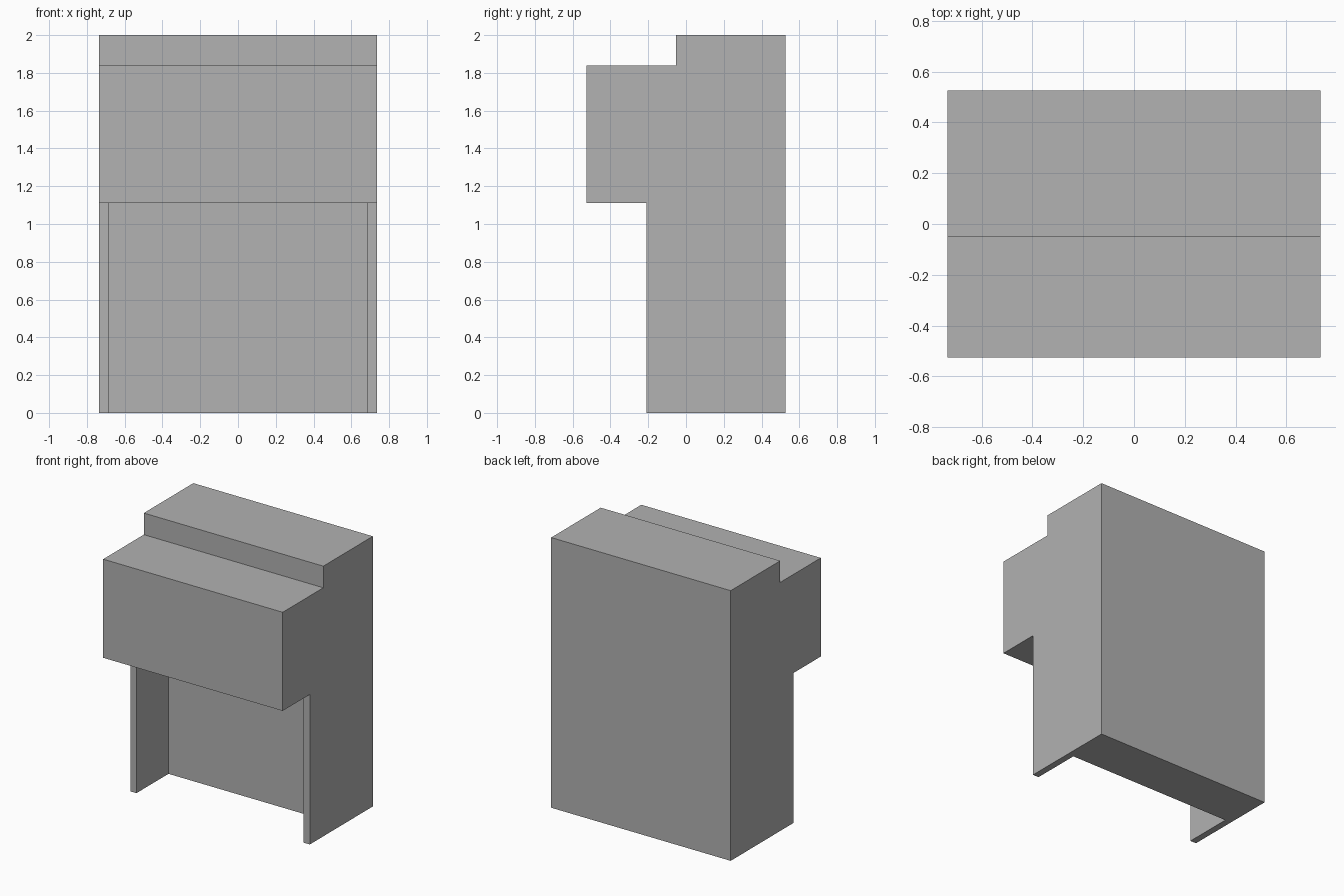
import bpy
import bmesh

cube = bpy.data.objects.get("Cube")
if cube:
    bpy.data.objects.remove(cube, do_unlink=True)

HALF_W, BACK, FRONT = 0.735, 0.527, -0.527
LEG_FRONT, SHELF_Z = -0.21, 1.11

grey = bpy.data.materials.new("mid grey")
grey.use_nodes = True
colour = (0.445, 0.445, 0.445, 1)
grey.diffuse_color = colour
grey.node_tree.nodes["Principled BSDF"].inputs["Base Color"].default_value = colour


def extrude_profile(name, profile, half_width):
    """Extrude a (y, z) side profile symmetrically along x."""
    bm = bmesh.new()
    face = bm.faces.new([bm.verts.new((-half_width, y, z)) for y, z in profile])
    result = bmesh.ops.extrude_face_region(bm, geom=[face])
    moved = [v for v in result["geom"] if isinstance(v, bmesh.types.BMVert)]
    bmesh.ops.translate(bm, verts=moved, vec=(2 * half_width, 0, 0))
    bmesh.ops.recalc_face_normals(bm, faces=bm.faces)
    mesh = bpy.data.meshes.new(name)
    bm.to_mesh(mesh)
    bm.free()
    mesh.materials.append(grey)
    obj = bpy.data.objects.new(name, mesh)
    bpy.context.collection.objects.link(obj)
    return obj


# Stepped cabinet body with an overhanging front box
body = extrude_profile("cabinet_body", [
    (BACK, 0), (BACK, 2), (-0.052, 2), (-0.052, 1.84), (FRONT, 1.84),
    (FRONT, SHELF_Z), (LEG_FRONT, SHELF_Z), (LEG_FRONT, 0)], HALF_W)

# Recess between the side panels, open at the front and the floor
recess = extrude_profile("recess_cutter", [
    (0.165, -0.1), (0.165, SHELF_Z), (-0.4, SHELF_Z), (-0.4, -0.1)], 0.685)
recess.hide_render = True
recess.hide_set(True)

cut = body.modifiers.new("recess", "BOOLEAN")
cut.operation = "DIFFERENCE"
cut.solver = "EXACT"
cut.object = recess

# Bake the cut and drop the cutter
bpy.context.view_layer.update()
evaluated = body.evaluated_get(bpy.context.evaluated_depsgraph_get())
baked = bpy.data.meshes.new_from_object(evaluated)
body.modifiers.clear()
body.data = baked
bpy.data.objects.remove(recess, do_unlink=True)
